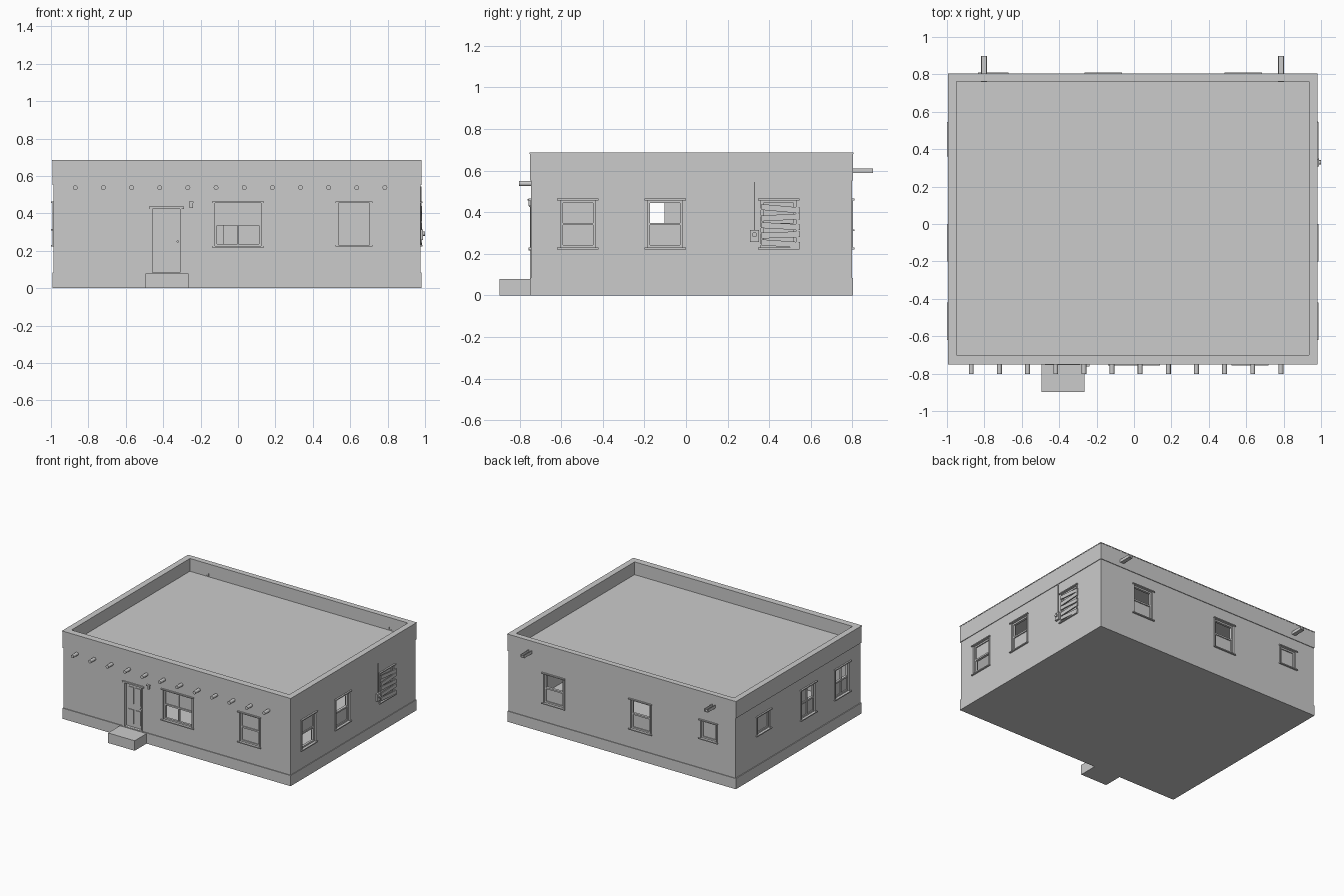
import bpy, bmesh, math
from mathutils import Matrix, Vector

if "Cube" in bpy.data.objects:
    bpy.data.objects.remove(bpy.data.objects["Cube"])

# Wall frames: u runs along the wall, d points outward, z is up
WALLS = {
    "front": lambda u, d, z: (u, -0.744 - d, z),
    "back": lambda u, d, z: (u, 0.798 + d, z),
    "right": lambda u, d, z: (0.975 + d, u, z),
    "left": lambda u, d, z: (-0.987 - d, u, z),
    "world": lambda u, d, z: (u, d, z),
}


def finish(name, bm):
    bmesh.ops.recalc_face_normals(bm, faces=bm.faces)
    me = bpy.data.meshes.new(name)
    bm.to_mesh(me)
    bm.free()
    ob = bpy.data.objects.new(name, me)
    bpy.context.collection.objects.link(ob)
    return ob


def boxes(name, wall, specs):
    """Each spec: u0, u1, d0, d1, z0, z1 and an optional tilt in degrees."""
    bm = bmesh.new()
    f = WALLS[wall]
    for s in specs:
        a, b = Vector(f(s[0], s[2], s[4])), Vector(f(s[1], s[3], s[5]))
        size = b - a
        m = Matrix.Translation((a + b) / 2)
        if len(s) > 6:
            axis = 'X' if wall in ("left", "right") else 'Y'
            m = m @ Matrix.Rotation(math.radians(s[6]), 4, axis)
        m = m @ Matrix.Diagonal((abs(size.x), abs(size.y), abs(size.z), 1))
        bmesh.ops.create_cube(bm, size=1, matrix=m)
    return finish(name, bm)


def ring(name, outer, inner, z0, z1):
    """Rectangular hollow band; rectangles are x0, x1, y0, y1."""
    bm = bmesh.new()
    loops = []
    for (x0, x1, y0, y1), z in ((outer, z0), (outer, z1), (inner, z1), (inner, z0)):
        loops.append([bm.verts.new((x, y, z)) for x, y in
                      ((x0, y0), (x1, y0), (x1, y1), (x0, y1))])
    for k in range(4):
        a, b = loops[k], loops[(k + 1) % 4]
        for i in range(4):
            j = (i + 1) % 4
            bm.faces.new((a[i], a[j], b[j], b[i]))
    return finish(name, bm)


def rod(name, p, q, r, sides=12):
    p, q = Vector(p), Vector(q)
    bm = bmesh.new()
    m = Matrix.Translation((p + q) / 2) @ (q - p).to_track_quat('Z', 'Y').to_matrix().to_4x4()
    bmesh.ops.create_cone(bm, cap_ends=True, segments=sides, radius1=r, radius2=r,
                          depth=(q - p).length, matrix=m)
    ob = finish(name, bm)
    ob.data.shade_smooth()
    ob.data.set_sharp_from_angle(angle=math.radians(40))
    return ob


# Shell: plinth with floor, hollow walls, parapet, coping, sunken roof
OUT = (-0.993, 0.98, -0.75, 0.803)
INN = (-0.95, 0.937, -0.703, 0.763)
boxes("plinth", "world", [(-0.993, 0.98, -0.75, 0.803, 0, 0.083)])
walls = ring("walls", (-0.987, 0.975, -0.744, 0.798), INN, 0.083, 0.555)
ring("parapet", OUT, INN, 0.553, 0.68)
ring("coping", (-0.995, 0.982, -0.752, 0.805), (-0.948, 0.935, -0.701, 0.761), 0.68, 0.686)
boxes("roof", "world", [(-0.95, 0.937, -0.703, 0.763, 0.55, 0.585)])

cutters = []


def cut(wall, u0, u1, z0, z1):
    cutters.append([c for pair in zip(WALLS[wall](u0, -0.06, z0), WALLS[wall](u1, 0.03, z1))
                    for c in pair])


def window(name, wall, u0, u1, z0=0.222, z1=0.465, cover="lower", mullion=False):
    a, b, lo, hi = u0 + 0.016, u1 - 0.016, z0 + 0.008, z1 - 0.008
    mid, c = (lo + hi) / 2, (u0 + u1) / 2
    cut(wall, a, b, lo, hi)
    # lintel, sill and jambs
    boxes(name + "_trim", wall, [
        (u0, u1, -0.01, 0.012, hi, z1), (u0, u1, -0.01, 0.012, z0, lo),
        (u0 + 0.004, a, -0.02, 0.004, lo, hi), (b, u1 - 0.004, -0.02, 0.004, lo, hi)])
    # sash frame
    t = 0.012
    sash = [(a, a + t, -0.026, -0.008, lo, hi), (b - t, b, -0.026, -0.008, lo, hi),
            (a, b, -0.026, -0.008, hi - t, hi), (a, b, -0.026, -0.008, lo, lo + t)]
    if cover != "all" or hi - lo > 0.2:
        sash.append((a, b, -0.028, -0.008, mid - 0.006, mid + 0.006))
    if mullion:
        sash.append((c - 0.004, c + 0.004, -0.026, -0.01, lo, hi))
    boxes(name + "_sash", wall, sash)
    # solid pane or covering
    p0 = mid if cover == "upper" else lo
    p1 = mid if cover == "lower" else hi
    boxes(name + "_pane", wall, [(a, b, -0.024, -0.016, p0, p1)])


window("front_wide_window", "front", -0.14, 0.14, 0.217, 0.465, "upper", True)
window("front_small_window", "front", 0.52, 0.72, cover="all")
window("right_front_window", "right", -0.62, -0.42, cover="upper")
window("right_middle_window", "right", -0.2, 0.0)
window("right_boarded_window", "right", 0.345, 0.545, cover="all")
window("left_front_window", "left", -0.62, -0.42, mullion=True)
window("left_middle_window", "left", -0.2, 0.0, mullion=True)
window("left_small_window", "left", 0.36, 0.545, 0.31, 0.465, "all")
window("back_right_window", "back", 0.485, 0.685)
window("back_middle_window", "back", -0.265, -0.065)
window("back_small_window", "back", -0.835, -0.67, 0.31, 0.465, "all")

# half pane closing the left middle window
boxes("left_middle_half_pane", "left", [(-0.1, -0.016, -0.024, -0.016, 0.34, 0.457)])

# crooked boards nailed over the window
tilts = (-4, 2, -3, 3, -5)
boxes("window_boards", "right", [
    (0.362, 0.548, 0.002, 0.01, 0.235 + 0.042 * i, 0.263 + 0.042 * i, tilts[i])
    for i in range(5)])

# Front door
cut("front", -0.46, -0.31, 0.084, 0.425)
boxes("door_frame", "front", [
    (-0.475, -0.457, -0.03, 0.006, 0.083, 0.427), (-0.311, -0.303, -0.03, 0.006, 0.083, 0.427),
    (-0.475, -0.29, -0.03, 0.01, 0.425, 0.436)])
boxes("door_leaf", "front", [(-0.457, -0.311, -0.032, -0.02, 0.084, 0.425)])
boxes("door_panels", "front", [
    (u, u + 0.048, -0.022, -0.015, z0, z1)
    for u in (-0.44, -0.378) for z0, z1 in ((0.11, 0.22), (0.265, 0.395))])
rod("door_knob", WALLS["front"](-0.322, -0.022, 0.25), WALLS["front"](-0.322, 0.002, 0.25), 0.006)
boxes("door_step", "world", [(-0.495, -0.265, -0.897, -0.745, 0, 0.078)])
boxes("porch_lamp", "front", [(-0.258, -0.241, -0.002, 0.012, 0.43, 0.46),
                              (-0.262, -0.237, -0.002, 0.018, 0.456, 0.463)])

# Window and door openings
bm = bmesh.new()
for x0, x1, y0, y1, z0, z1 in cutters:
    m = Matrix.Translation(((x0 + x1) / 2, (y0 + y1) / 2, (z0 + z1) / 2))
    m = m @ Matrix.Diagonal((abs(x1 - x0), abs(y1 - y0), abs(z1 - z0), 1))
    bmesh.ops.create_cube(bm, size=1, matrix=m)
cutter = finish("opening_cutter", bm)
cutter.hide_render = True
cutter.display_type = 'WIRE'
mod = walls.modifiers.new("openings", 'BOOLEAN')
mod.operation = 'DIFFERENCE'
mod.solver = 'EXACT'
mod.object = cutter

# Round roof beam ends along the front
for i in range(12):
    x = -0.87 + 0.1505 * i
    rod(f"roof_beam_{i + 1}", (x, -0.803, 0.538), (x, -0.735, 0.538), 0.013)

# Roof drain spouts: open channels at the back
for n, x in (("left", -0.802), ("right", 0.785)):
    boxes(f"drain_spout_{n}", "world", [
        (x - 0.016, x + 0.016, 0.76, 0.898, 0.588, 0.594),
        (x - 0.016, x - 0.011, 0.76, 0.898, 0.588, 0.611),
        (x + 0.011, x + 0.016, 0.76, 0.898, 0.588, 0.611)])

# Electric meter with conduit
boxes("meter_box", "right", [(0.308, 0.35, -0.002, 0.015, 0.258, 0.315)])
rod("meter_dial", WALLS["right"](0.329, 0.01, 0.292), WALLS["right"](0.329, 0.025, 0.292), 0.012, 16)
rod("meter_conduit", WALLS["right"](0.329, 0.004, 0.31), WALLS["right"](0.329, 0.004, 0.545), 0.003, 8)
